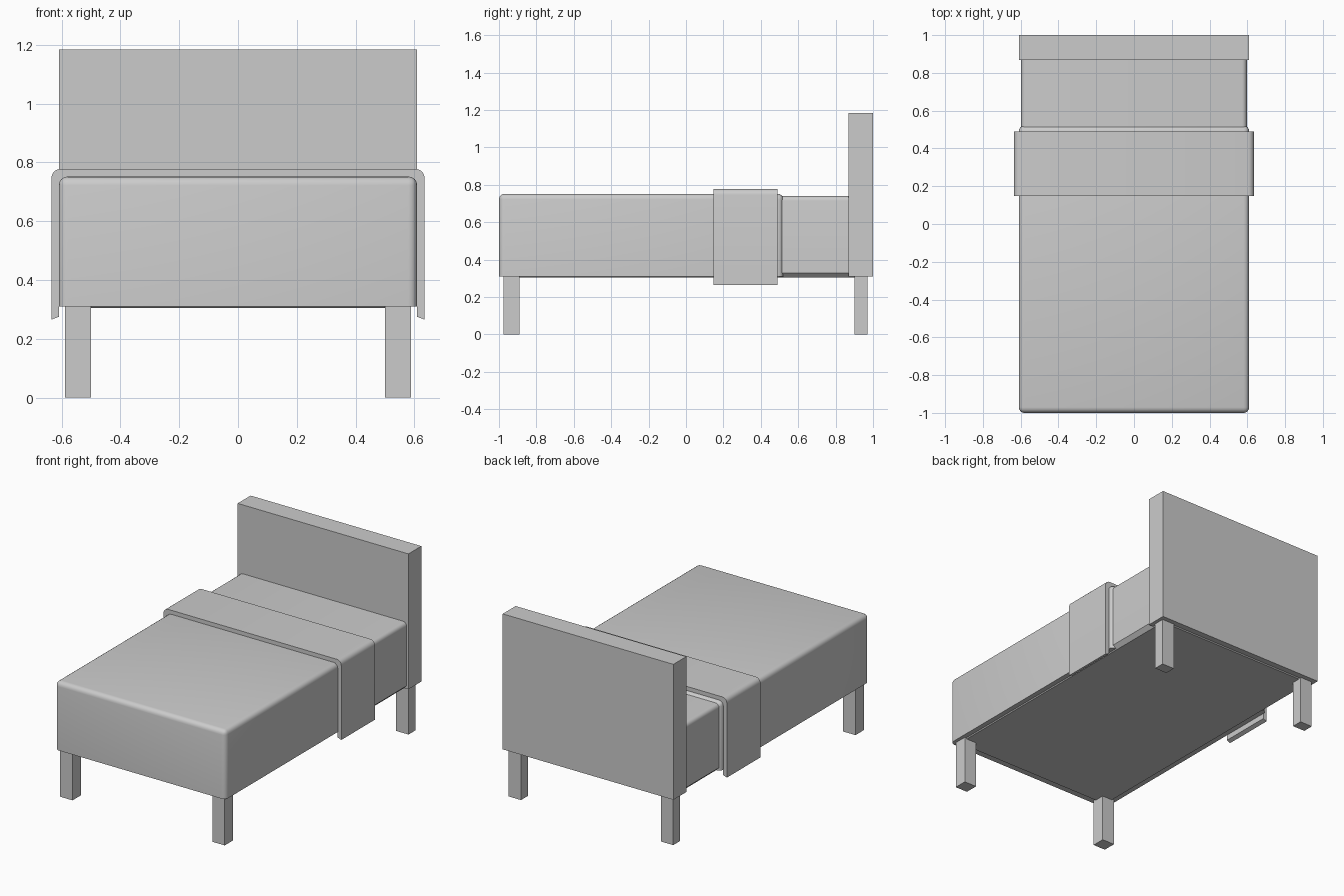
import bpy, bmesh, math
from mathutils import Vector

if "Cube" in bpy.data.objects:
    bpy.data.objects.remove(bpy.data.objects["Cube"])


def finish(name, bm, smooth=False):
    bmesh.ops.recalc_face_normals(bm, faces=bm.faces)
    me = bpy.data.meshes.new(name)
    bm.to_mesh(me)
    bm.free()
    ob = bpy.data.objects.new(name, me)
    bpy.context.collection.objects.link(ob)
    if smooth:
        bpy.ops.object.select_all(action='DESELECT')
        bpy.context.view_layer.objects.active = ob
        ob.select_set(True)
        bpy.ops.object.shade_smooth_by_angle(angle=math.radians(35))
    return ob


def box(name, lo, hi, radius=0, keep=None, segments=4):
    """Box between two corners; edges accepted by keep(midpoint) are rounded."""
    lo, hi = Vector(lo), Vector(hi)
    bm = bmesh.new()
    bmesh.ops.create_cube(bm, size=1)
    for v in bm.verts:
        v.co = Vector(((lo[i] + hi[i]) / 2 + v.co[i] * (hi[i] - lo[i]) for i in range(3)))
    if radius:
        edges = [e for e in bm.edges if keep((e.verts[0].co + e.verts[1].co) / 2)]
        bmesh.ops.bevel(bm, geom=edges, offset=radius, segments=segments,
                        profile=0.5, affect='EDGES')
    return finish(name, bm, radius > 0)


def arch(half_width, top, bottom, radius, steps=5):
    """Points of an upside-down U with rounded corners, left to right."""
    right = [(half_width, bottom)]
    for i in range(steps + 1):
        a = math.pi / 2 * i / steps
        right.append((half_width - radius + radius * math.cos(a),
                      top - radius + radius * math.sin(a)))
    return [(-x, z) for x, z in right] + right[::-1]


# headboard
box("headboard", (-0.61, 0.868, 0.31), (0.61, 1.0, 1.185))

# blanket over the mattress, rounded everywhere but the bottom rim
box("blanket", (-0.61, -1.0, 0.31), (0.61, 0.52, 0.752), 0.03, lambda m: m.z > 0.32)

# exposed mattress by the headboard
box("mattress", (-0.597, 0.48, 0.33), (0.597, 0.88, 0.74), 0.025,
    lambda m: m.z > 0.7 and abs(m.x) > 0.5)

# underside panel with sloping rim
box("base_panel", (-0.597, -0.98, 0.304), (0.597, 0.98, 0.332), 0.025,
    lambda m: m.z < 0.31, 1)

# folded throw: a U-shaped shell draped across the bed
outer = arch(0.635, 0.778, 0.265, 0.032)
inner = arch(0.609, 0.751, 0.275, 0.03)
bm = bmesh.new()
rings = [[bm.verts.new((x, y, z)) for x, z in pts]
         for pts in (outer, inner) for y in (0.147, 0.49)]
of, ob_, nf, nb = rings
for a, b in ((of, ob_), (nf, nb), (of, nf), (ob_, nb)):
    for i in range(len(a) - 1):
        bm.faces.new((a[i], a[i + 1], b[i + 1], b[i]))
for i in (0, -1):
    bm.faces.new((of[i], ob_[i], nb[i], nf[i]))
finish("throw", bm, True)

# legs
for side, s in (("left", -1), ("right", 1)):
    x0, x1 = sorted((s * 0.5, s * 0.588))
    box(f"front_leg_{side}", (x0, -0.975, 0), (x1, -0.89, 0.315))
    box(f"back_leg_{side}", (x0, 0.90, 0), (x1, 0.97, 0.315))
